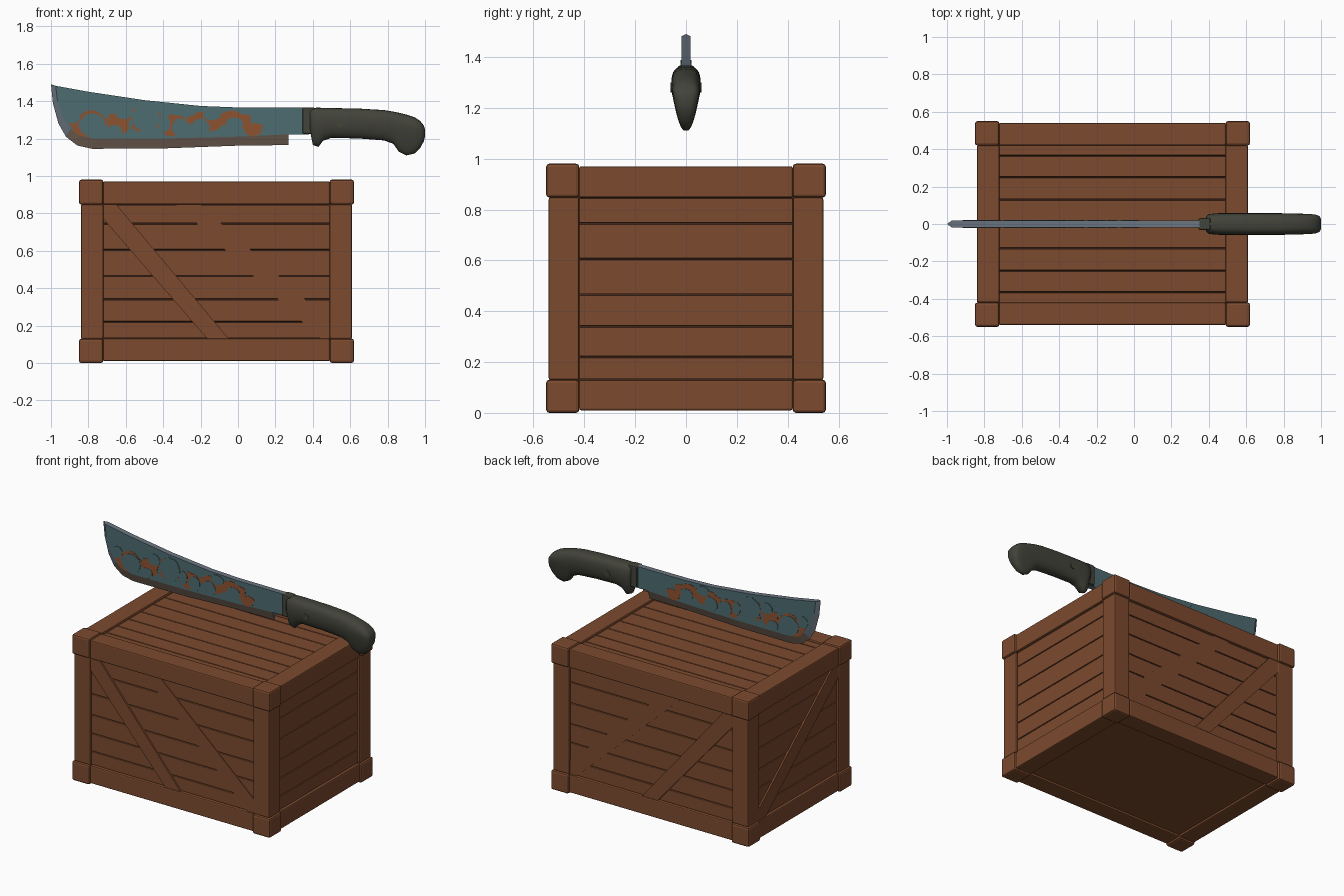
import bpy, bmesh, math, random
from mathutils import Vector

random.seed(4)
cube = bpy.data.objects.get("Cube")
if cube:
    bpy.data.objects.remove(cube, do_unlink=True)


def material(name, rgb):
    m = bpy.data.materials.new(name)
    m.use_nodes = True
    col = (*rgb, 1)
    m.diffuse_color = col
    bsdf = m.node_tree.nodes["Principled BSDF"]
    bsdf.inputs["Base Color"].default_value = col
    bsdf.inputs["Roughness"].default_value = 0.8
    return m


WOOD = material("crate brown", (0.2, 0.068, 0.027))
DARK = material("dark gap brown", (0.05, 0.02, 0.012))
TEAL = material("teal blade paint", (0.075, 0.15, 0.165))
RUST = material("orange rust", (0.27, 0.085, 0.03))
EDGE = material("worn edge", (0.17, 0.12, 0.09))
STEEL = material("blue grey steel", (0.15, 0.18, 0.22))
GRIP = material("dark olive grip", (0.055, 0.056, 0.042))


def finish(name, bm, mats, bevel=0, smooth=False):
    bmesh.ops.recalc_face_normals(bm, faces=bm.faces)
    mesh = bpy.data.meshes.new(name)
    bm.to_mesh(mesh)
    bm.free()
    for m in mats:
        mesh.materials.append(m)
    ob = bpy.data.objects.new(name, mesh)
    bpy.context.collection.objects.link(ob)
    if bevel:
        mod = ob.modifiers.new("rounded edges", "BEVEL")
        mod.width, mod.segments = bevel, 2
    if smooth:
        for p in mesh.polygons:
            p.use_smooth = True
    return ob


def boxes(name, spans, mat, bevel=0):
    """One object of boxes, each given as low and high corners."""
    bm = bmesh.new()
    for lo, hi in spans:
        lo, hi = Vector(lo), Vector(hi)
        for v in bmesh.ops.create_cube(bm, size=1)["verts"]:
            v.co = Vector(a + (b - a) * (t + 0.5) for a, b, t in zip(lo, hi, v.co))
    return finish(name, bm, [mat], bevel)


def prisms(name, outlines, place, d0, d1, mat):
    """Extrude flat outlines from depth d0 to d1; place maps (u, v, d) to space."""
    bm = bmesh.new()
    for pts in outlines:
        rings = [[bm.verts.new(place(u, v, d)) for u, v in pts] for d in (d0, d1)]
        for r in rings:
            bm.faces.new(r)
        for i in range(len(pts)):
            j = (i + 1) % len(pts)
            bm.faces.new((rings[0][i], rings[0][j], rings[1][j], rings[1][i]))
    return finish(name, bm, [mat])


# Crate extents and the inner opening of the frame
X0, X1, Y, Z = -0.85, 0.62, 0.55, 0.98
XA, XB, YA, ZA, ZB = -0.72, 0.49, 0.42, 0.13, 0.847
IN = 0.01      # frame beams sit behind the corner blocks
PN = 0.024     # planks sit behind the beams
GAP = 0.0025
xs = [(X0, XA), (XB, X1)]
ys = [(-Y, -YA), (YA, Y)]
zs = [(0, ZA), (ZB, Z)]

# Corner blocks
boxes("corner_blocks", [((x[0], y[0], z[0]), (x[1], y[1], z[1]))
                        for x in xs for y in ys for z in zs], WOOD, 0.012)


# Frame beams along each axis, pulled in a little on their outer sides
def inset(span, lo, hi):
    return (max(span[0], lo + IN), min(span[1], hi - IN))


bx = [inset(s, X0, X1) for s in xs]
by = [inset(s, -Y, Y) for s in ys]
bz = [inset(s, 0, Z) for s in zs]
boxes("long_beams", [((XA, y[0], z[0]), (XB, y[1], z[1])) for y in by for z in bz], WOOD, 0.007)
boxes("side_beams", [((x[0], -YA, z[0]), (x[1], YA, z[1])) for x in bx for z in bz], WOOD, 0.007)
boxes("corner_posts", [((x[0], y[0], ZA), (x[1], y[1], ZB)) for x in bx for y in by], WOOD, 0.007)

# Dark core that shows through the plank gaps
C = 0.05
boxes("crate_core", [((X0 + C, C - Y, C), (X1 - C, Y - C, Z - C))], DARK)

# Planks on the walls, lid and base
rows = [ZA, 0.22, 0.34, 0.465, 0.605, 0.745, ZB]
wall = [(a + GAP, b - GAP) for a, b in zip(rows, rows[1:])]
half = [0, 0.13, 0.25, 0.365, 0.43]
cols = [-v for v in half[:0:-1]] + half
lid = [(a + GAP, b - GAP) for a, b in zip(cols, cols[1:])]
for name, s in (("front_planks", -1), ("back_planks", 1)):
    a, b = sorted((s * (Y - PN), s * (Y - 0.07)))
    boxes(name, [((XA, a, z[0]), (XB, b, z[1])) for z in wall], WOOD, 0.003)
boxes("left_planks", [((X1 - 0.07, -YA, z[0]), (X1 - PN, YA, z[1])) for z in wall], WOOD, 0.003)
boxes("right_planks", [((X0 + PN, -YA, z[0]), (X0 + 0.07, YA, z[1])) for z in wall], WOOD, 0.003)
boxes("lid_planks", [((XA, y[0], Z - 0.07), (XB, y[1], Z - PN)) for y in lid], WOOD, 0.003)
boxes("base_panel", [((XA, -YA, PN), (XB, YA, 0.07))], WOOD)

# Diagonal braces
main = [(XA, ZB), (-0.65, ZB), (-0.05, ZA), (-0.165, ZA), (XA, 0.77)]
second = [(-0.33, ZB), (-0.2, ZB), (XB, 0.22), (XB, ZA), (0.44, ZA)]
side = [(YA, ZA), (YA, 0.21), (-0.35, ZB), (-YA, ZB), (-YA, 0.77), (0.35, ZA)]
for name, s in (("front", -1), ("back", 1)):
    def wall_place(u, v, d, s=s):
        return (u, s * d, v)
    prisms(name + "_main_brace", [main], wall_place, Y - 0.04, Y - 0.013, WOOD)
    prisms(name + "_second_brace", [second], wall_place, Y - 0.04, Y - 0.02, WOOD)
prisms("right_brace", [side], lambda u, v, d: (X0 + d, u, v), 0.04, 0.013, WOOD)

# Machete blade: flat body, ground edge and spine
T = 0.018
outer = [(-1, 1.49), (-0.99, 1.39), (-0.96, 1.28), (-0.92, 1.21), (-0.86, 1.163),
         (-0.78, 1.145), (-0.4, 1.147), (0, 1.162), (0.27, 1.165)]
inner = [(-0.975, 1.482), (-0.965, 1.4), (-0.935, 1.31), (-0.895, 1.25), (-0.845, 1.215),
         (-0.77, 1.2), (-0.4, 1.2), (0, 1.21), (0.27, 1.222)]
spine = [(0.38, 1.222), (0.38, 1.365), (0, 1.366), (-0.2, 1.374), (-0.5, 1.405), (-0.8, 1.45)]
bm = bmesh.new()
body = inner + spine
sides = [[bm.verts.new((x, s * T, z)) for x, z in body] for s in (-1, 1)]
rim = [bm.verts.new((x, 0, z)) for x, z in outer]
n = len(inner)
for ring in sides:
    bm.faces.new(ring)
    for i in range(n - 1):
        f = bm.faces.new((ring[i], ring[i + 1], rim[i + 1], rim[i]))
        f.material_index = 2 if outer[i + 1][0] < -0.9 else 1
for i in range(n - 1, len(body)):
    j = (i + 1) % len(body)
    f = bm.faces.new((sides[0][i], sides[0][j], sides[1][j], sides[1][i]))
    f.material_index = 2
for i in (0, n - 1):
    bm.faces.new((sides[0][i], sides[1][i], rim[i])).material_index = 2
finish("blade", bm, [TEAL, EDGE, STEEL])


# Rust patches and flaking paint, as thin plates on both blade faces
def blob(x, z, rx, rz, rough):
    pts = []
    for k in range(18):
        a = k * math.tau / 18
        r = 1 - rough * random.random()
        pts.append((x + rx * r * math.cos(a), z + rz * r * math.sin(a)))
    return pts


rust = [(-0.8, 1.28, 0.11, 0.075), (-0.64, 1.28, 0.07, 0.08), (-0.49, 1.31, 0.1, 0.085),
        (-0.34, 1.27, 0.08, 0.065), (-0.18, 1.29, 0.1, 0.075), (-0.02, 1.3, 0.1, 0.05),
        (0.08, 1.25, 0.06, 0.04)]
paint = [(-0.78, 1.27, 0.075, 0.065), (-0.66, 1.24, 0.04, 0.035), (-0.49, 1.31, 0.08, 0.08),
         (-0.39, 1.28, 0.03, 0.045), (-0.31, 1.26, 0.045, 0.05), (-0.2, 1.26, 0.05, 0.05),
         (-0.14, 1.33, 0.05, 0.035), (-0.02, 1.28, 0.05, 0.035), (-0.88, 1.32, 0.04, 0.04),
         (-0.61, 1.34, 0.05, 0.04)]
rust_shapes = [blob(*r, 0.3) for r in rust]
paint_shapes = [blob(*p, 0.1) for p in paint]
for name, s in (("front", -1), ("back", 1)):
    def blade_place(u, v, d, s=s):
        return (u, s * d, v)
    prisms(name + "_rust", rust_shapes, blade_place, T - 0.001, T + 0.002, RUST)
    prisms(name + "_paint_flakes", paint_shapes, blade_place, T - 0.001, T + 0.004, TEAL)

# Handle: rounded sections along x as (x, bottom, top, half width)
sections = [(0.385, 1.24, 1.355, 0.04), (0.4, 1.165, 1.364, 0.053), (0.43, 1.155, 1.365, 0.057),
            (0.455, 1.188, 1.364, 0.058), (0.5, 1.204, 1.363, 0.058), (0.65, 1.2, 1.36, 0.058),
            (0.78, 1.19, 1.352, 0.058), (0.83, 1.172, 1.344, 0.058), (0.86, 1.13, 1.338, 0.058),
            (0.9, 1.11, 1.328, 0.058), (0.945, 1.12, 1.313, 0.057), (0.975, 1.15, 1.293, 0.054),
            (0.993, 1.185, 1.27, 0.046), (1, 1.21, 1.25, 0.03)]


def soft(t):
    return math.copysign(abs(t) ** 0.65, t)


bm = bmesh.new()
rings = []
for x, lo, hi, w in sections:
    ring = []
    for k in range(28):
        a = k * math.tau / 28
        z = (lo + hi) / 2 + (hi - lo) / 2 * soft(math.sin(a))
        taper = min(1, 0.42 + 0.58 * (z - 1.11) / 0.16)
        ring.append(bm.verts.new((x, w * taper * soft(math.cos(a)), z)))
    rings.append(ring)
for r, q in zip(rings, rings[1:]):
    for k in range(28):
        bm.faces.new((r[k], r[k - 1], q[k - 1], q[k]))
bm.faces.new(rings[0])
bm.faces.new(rings[-1])
finish("handle", bm, [GRIP], smooth=True)

# Collar between blade and handle, and a rivet through the grip
boxes("handle_collar", [((0.345, -0.032, 1.224), (0.41, 0.032, 1.366))], GRIP, 0.008)
rivet = [(0.545 + 0.02 * math.cos(k * math.tau / 16), 1.28 + 0.02 * math.sin(k * math.tau / 16))
         for k in range(16)]
prisms("handle_rivet", [rivet], lambda u, v, d: (u, d, v), -0.06, 0.06, GRIP)
